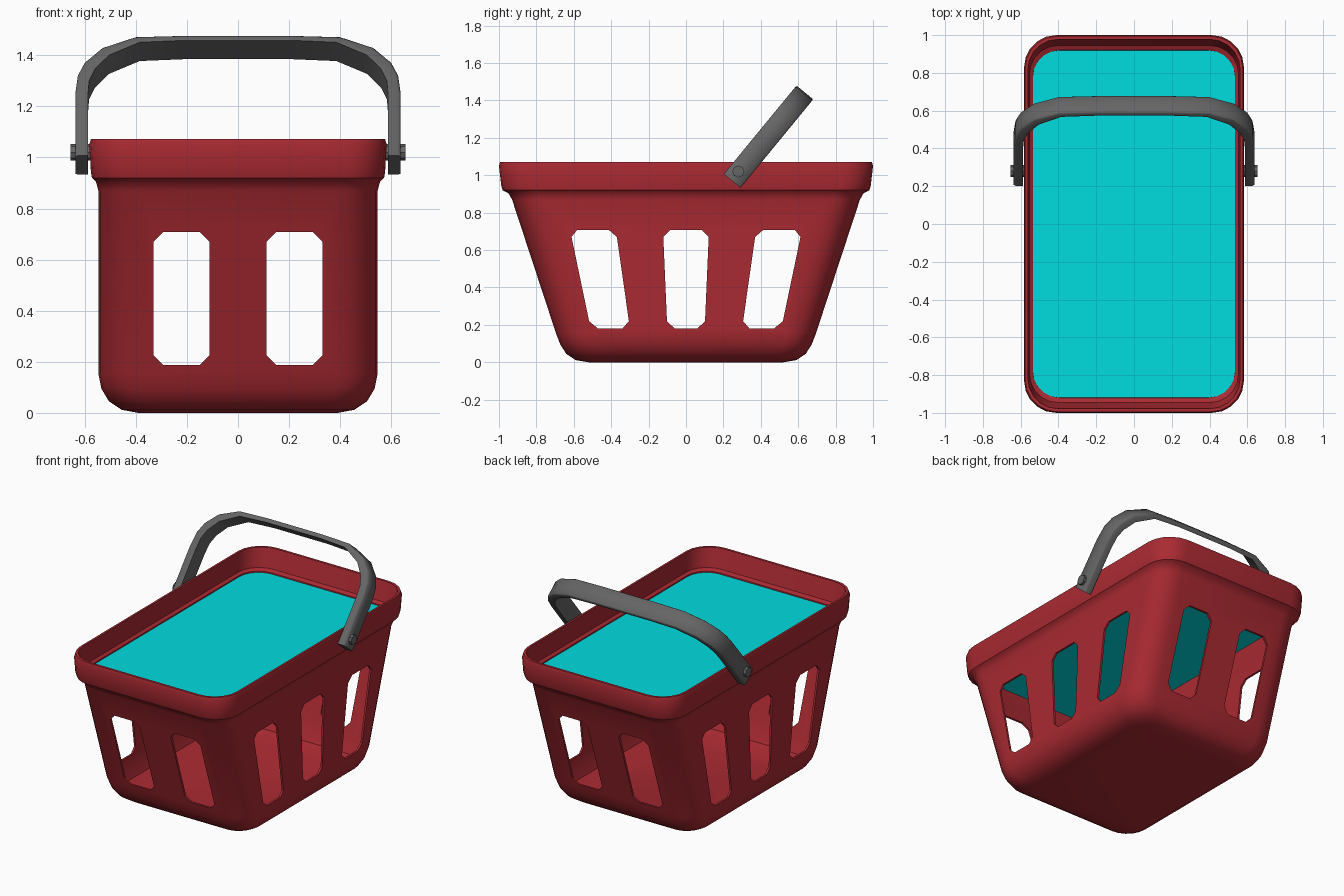
import bpy, bmesh, math
from mathutils import Matrix

if "Cube" in bpy.data.objects:
    bpy.data.objects.remove(bpy.data.objects["Cube"])


def material(name, rgb):
    m = bpy.data.materials.new(name)
    m.diffuse_color = (*rgb, 1)
    m.use_nodes = True
    m.node_tree.nodes["Principled BSDF"].inputs["Base Color"].default_value = m.diffuse_color
    return m


RED = material("basket red", (0.40, 0.023, 0.032))
GREY = material("handle grey", (0.13, 0.13, 0.13))
CYAN = material("liner cyan", (0.0, 0.72, 0.74))


def make_object(name, bm, mat=None, smooth=None):
    bmesh.ops.recalc_face_normals(bm, faces=bm.faces)
    me = bpy.data.meshes.new(name)
    bm.to_mesh(me)
    bm.free()
    ob = bpy.data.objects.new(name, me)
    bpy.context.collection.objects.link(ob)
    if mat:
        me.materials.append(mat)
    if smooth:
        smooth_by_angle(ob, smooth)
    return ob


def smooth_by_angle(ob, deg):
    bpy.ops.object.select_all(action='DESELECT')
    ob.select_set(True)
    bpy.context.view_layer.objects.active = ob
    bpy.ops.object.shade_smooth_by_angle(angle=math.radians(deg))


def rounded_ring(bm, hx, hy, r, z, seg=5):
    ring = []
    for i, (sx, sy) in enumerate([(1, 1), (-1, 1), (-1, -1), (1, -1)]):
        for k in range(seg + 1):
            a = math.pi / 2 * (i + k / seg)
            ring.append(bm.verts.new((sx * (hx - r) + r * math.cos(a),
                                      sy * (hy - r) + r * math.sin(a), z)))
    return ring


def bridge(bm, a, b):
    n = len(a)
    for i in range(n):
        j = (i + 1) % n
        bm.faces.new((a[i], a[j], b[j], b[i]))


# Basket shell: outside going up, over the rim, then down the inside
bm = bmesh.new()
sections = [
    (0.39, 0.52, 0.10, 0.0), (0.455, 0.59, 0.12, 0.012), (0.505, 0.64, 0.14, 0.045),
    (0.535, 0.672, 0.15, 0.095), (0.547, 0.695, 0.15, 0.155),
    (0.547, 0.93, 0.15, 0.87), (0.556, 0.95, 0.15, 0.905), (0.572, 0.98, 0.16, 0.92),
    (0.576, 0.988, 0.16, 0.945), (0.582, 1.0, 0.17, 1.05), (0.576, 0.994, 0.17, 1.072),
    (0.562, 0.978, 0.16, 1.072), (0.553, 0.945, 0.15, 0.95), (0.535, 0.92, 0.14, 0.938),
    (0.534, 0.915, 0.14, 0.87), (0.534, 0.682, 0.14, 0.155), (0.495, 0.63, 0.13, 0.055),
    (0.39, 0.52, 0.10, 0.013)]
rings = [rounded_ring(bm, *s) for s in sections]
for a, b in zip(rings, rings[1:]):
    bridge(bm, a, b)
bm.faces.new(rings[0])
bm.faces.new(rings[-1])
basket = make_object("basket", bm, RED)


# Window cutters: chamfered slots pushed right through both opposite walls
def slot(bm, bottom, top, z0, z1, axis, c=0.038):
    (b0, b1), (t0, t1) = bottom, top
    k = c / (z1 - z0)
    l0, l1 = b0 + (t0 - b0) * k, b1 + (t1 - b1) * k
    u0, u1 = t0 + (b0 - t0) * k, t1 + (b1 - t1) * k
    pts = [(b0 + c, z0), (b1 - c, z0), (l1, z0 + c), (u1, z1 - c),
           (t1 - c, z1), (t0 + c, z1), (u0, z1 - c), (l0, z0 + c)]
    loops = [[bm.verts.new((d, p, z) if axis == 'x' else (p, d, z)) for p, z in pts]
             for d in (-1.5, 1.5)]
    bridge(bm, *loops)
    for l in loops:
        bm.faces.new(l)


cut_ends, cut_sides = bmesh.new(), bmesh.new()
for s in (-1, 1):
    span = tuple(sorted((s * 0.112, s * 0.33)))
    slot(cut_ends, span, span, 0.187, 0.708, 'y')
    slot(cut_sides, tuple(sorted((s * 0.30, s * 0.51))),
         tuple(sorted((s * 0.375, s * 0.62))), 0.182, 0.708, 'x')
slot(cut_sides, (-0.10, 0.10), (-0.123, 0.123), 0.182, 0.708, 'x')
cutters = [make_object("end_window_cutter", cut_ends),
           make_object("side_window_cutter", cut_sides)]
for c in cutters:
    c.hide_render = True
    mod = basket.modifiers.new("windows", 'BOOLEAN')
    mod.operation, mod.solver, mod.object = 'DIFFERENCE', 'EXACT', c
dg = bpy.context.evaluated_depsgraph_get()
cut_mesh = bpy.data.meshes.new_from_object(basket.evaluated_get(dg))
basket.modifiers.clear()
basket.data = cut_mesh
cut_mesh.materials.clear()
cut_mesh.materials.append(RED)
for c in cutters:
    bpy.data.objects.remove(c)
smooth_by_angle(basket, 35)

# Flat cyan sheet closing the top, just under the rim ledge
bm = bmesh.new()
bm.faces.new(rounded_ring(bm, 0.536, 0.921, 0.14, 0.93))
make_object("top_sheet", bm, CYAN)

# Swing handle: arched flat band, tilted backwards
outer = [(0.637, 0), (0.637, 0.32), (0.627, 0.41), (0.60, 0.475), (0.53, 0.55),
         (0.40, 0.605), (0.2, 0.612)]
inner = [(0.588, 0), (0.588, 0.30), (0.583, 0.38), (0.56, 0.44), (0.505, 0.51),
         (0.385, 0.575), (0.2, 0.585)]
path = list(zip(outer, inner))
path += [((-o[0], o[1]), (-i[0], i[1])) for o, i in reversed(path)]
bm = bmesh.new()
w = 0.058
loops = []
for (ox, oz), (ix, iz) in path:
    mx, mz = ox * 0.8 + ix * 0.2, oz * 0.8 + iz * 0.2
    loops.append([bm.verts.new(p) for p in (
        (ix, -w, iz), (mx, -w, mz), (ox, -w * 0.9, oz),
        (ox, w * 0.9, oz), (mx, w, mz), (ix, w, iz))])
for a, b in zip(loops, loops[1:]):
    bridge(bm, a, b)
bm.faces.new(loops[0])
bm.faces.new(loops[-1])
bm.transform(Matrix.Translation((0, 0.247, 0.97)) @ Matrix.Rotation(math.radians(-39.4), 4, 'X'))
make_object("handle", bm, GREY, 60)

# Pivot pins through the handle ends
for s, side in ((-1, "left"), (1, "right")):
    bm = bmesh.new()
    bmesh.ops.create_cone(bm, cap_ends=True, segments=8, radius1=0.032, radius2=0.032, depth=0.09)
    bm.transform(Matrix.Translation((s * 0.61, 0.28, 1.02)) @ Matrix.Rotation(math.pi / 2, 4, 'Y'))
    make_object(side + "_pivot_pin", bm, GREY, 30)
